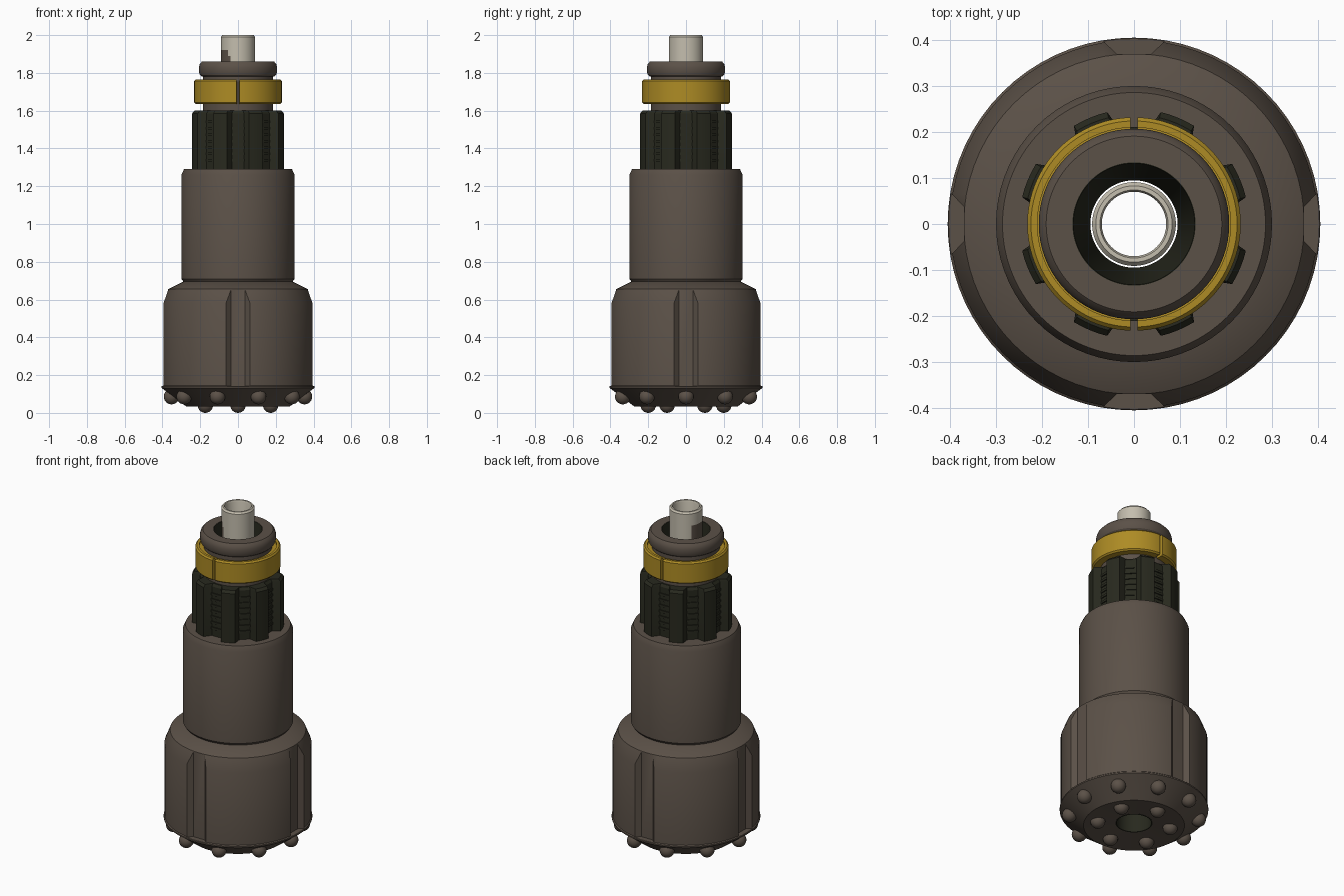
import bpy, bmesh
from math import sin, cos, pi, radians, degrees, atan2

if "Cube" in bpy.data.objects:
    bpy.data.objects.remove(bpy.data.objects["Cube"], do_unlink=True)

SEG = 72


def material(name, rgb):
    m = bpy.data.materials.new(name)
    m.use_nodes = True
    m.diffuse_color = (*rgb, 1)
    bsdf = m.node_tree.nodes["Principled BSDF"]
    bsdf.inputs["Base Color"].default_value = (*rgb, 1)
    bsdf.inputs["Roughness"].default_value = 0.6
    return m


steel = material("brown steel", (0.105, 0.082, 0.064))
dark = material("dark olive", (0.021, 0.022, 0.013))
gold = material("ochre gold", (0.42, 0.26, 0.018))
pale = material("pale grey", (0.55, 0.51, 0.42))


def finish(name, bm, *mats):
    bmesh.ops.recalc_face_normals(bm, faces=bm.faces)
    mesh = bpy.data.meshes.new(name)
    bm.to_mesh(mesh)
    bm.free()
    ob = bpy.data.objects.new(name, mesh)
    bpy.context.collection.objects.link(ob)
    for m in mats:
        mesh.materials.append(m)
    smooth(ob)
    return ob


def smooth(ob):
    bpy.ops.object.select_all(action='DESELECT')
    ob.select_set(True)
    bpy.context.view_layer.objects.active = ob
    bpy.ops.object.shade_smooth_by_angle(angle=radians(28))


def sweep(bm, sections, around=True):
    """Join closed cross-sections, either in a full turn or with end caps."""
    rows = [[bm.verts.new(p) for p in s] for s in sections]
    pairs = list(zip(rows, rows[1:])) + ([(rows[-1], rows[0])] if around else [])
    for a, b in pairs:
        for i in range(len(a)):
            bm.faces.new((a[i - 1], a[i], b[i], b[i - 1]))
    if not around:
        bm.faces.new(rows[0])
        bm.faces.new(rows[-1])


def turn(profile, angle):
    return [(r * cos(angle), r * sin(angle), z) for r, z in profile]


def lathe(name, profile, *mats):
    bm = bmesh.new()
    sweep(bm, [turn(profile, 2 * pi * i / SEG) for i in range(SEG)])
    return finish(name, bm, *mats)


# Bit head with chamfered shoulder and button face
head = lathe("bit_head", [
    (0.1, 0.05), (0.275, 0.035), (0.395, 0.125), (0.405, 0.132), (0.405, 0.14),
    (0.4, 0.145), (0.4, 0.58), (0.37, 0.655), (0.285, 0.697), (0.1, 0.697)], steel)

# Four flushing grooves cut down the sides of the head
bm = bmesh.new()
for k in range(4):
    a = k * pi / 2
    outline = [(0.37, -0.038), (0.37, 0.038), (0.42, 0.09), (0.42, -0.09)]
    sweep(bm, [[(x * cos(a) - y * sin(a), x * sin(a) + y * cos(a), z)
                for x, y in outline] for z in (0.142, 0.8)], around=False)
cutter = finish("groove_cutter", bm, steel)
cutter.hide_render = True
cut = head.modifiers.new("grooves", 'BOOLEAN')
cut.operation = 'DIFFERENCE'
cut.solver = 'EXACT'
cut.object = cutter
bpy.context.view_layer.objects.active = head
bpy.ops.object.modifier_apply(modifier=cut.name)
bpy.data.objects.remove(cutter, do_unlink=True)
smooth(head)

# Cutting buttons: outer gauge row and inner face row
for name, count, radius, z, start in (("gauge_buttons", 10, 0.352, 0.086, 0),
                                      ("face_buttons", 6, 0.2, 0.041, pi / 2)):
    bm = bmesh.new()
    for i in range(count):
        a = start + 2 * pi * i / count
        made = bmesh.ops.create_uvsphere(bm, u_segments=20, v_segments=12, radius=0.041)
        bmesh.ops.translate(bm, verts=made["verts"],
                            vec=(radius * cos(a), radius * sin(a), z))
    finish(name, bm, steel)

# Main sleeve
lathe("body_sleeve", [
    (0.1, 0.69), (0.285, 0.69), (0.3, 0.71), (0.3, 1.26), (0.286, 1.29), (0.11, 1.29)], steel)

# Splined shank: eight lobes with a chamfered top
bm = bmesh.new()
for_section = []
for k in range(8):
    for offset, r in ((-14, 0.207), (-9, 0.25), (-4.5, 0.25), (0, 0.25),
                      (4.5, 0.25), (9, 0.25), (14, 0.207)):
        a = radians(22.5 + 45 * k + offset)
        for_section.append(turn([(0.14, 1.28), (r, 1.28), (r, 1.585),
                                 (r * 0.95, 1.6), (0.14, 1.6)], a))
sweep(bm, for_section)
finish("spline_shank", bm, dark)

# Fine ribs at the root of the splines
for i in range(7):
    z = 1.33 + i * 0.034
    lathe("spline_rib", [(0.19, z), (0.211, z), (0.211, z + 0.014), (0.19, z + 0.014)], dark)

# Neck and top collar
lathe("neck", [(0.136, 1.5), (0.186, 1.5), (0.186, 1.8), (0.136, 1.8)], steel)
lathe("top_collar", [
    (0.134, 1.78), (0.19, 1.78), (0.202, 1.79), (0.207, 1.805), (0.207, 1.83),
    (0.202, 1.848), (0.191, 1.86), (0.134, 1.86)], steel)

# Split retaining ring, in two halves
ring = [(0.182, 1.635), (0.224, 1.635), (0.232, 1.643), (0.232, 1.757),
        (0.224, 1.766), (0.21, 1.766), (0.21, 1.755), (0.182, 1.755)]
for side, middle in (("left", 0), ("right", pi)):
    bm = bmesh.new()
    sweep(bm, [turn(ring, middle + radians(-88 + 176 * i / 40)) for i in range(41)],
          around=False)
    finish("retaining_ring_" + side, bm, gold)

# Dark bore liner, widening to the top
lathe("bore_liner", [
    (0.095, 0.049), (0.101, 0.049), (0.101, 1.3), (0.136, 1.859),
    (0.132, 1.859), (0.095, 1.3)], dark)

# Air tube with a dark worn patch on one side
tube = lathe("air_tube", [
    (0.07, 1.45), (0.091, 1.45), (0.091, 1.86), (0.091, 1.89), (0.091, 1.92),
    (0.091, 1.99), (0.083, 2.0), (0.074, 2.0), (0.07, 1.99)], pale, steel)
for f in tube.data.polygons:
    c = f.center
    angle = degrees(atan2(c.y, c.x)) % 360
    outside = c.xy.length > 0.088
    limit = 1.92 if angle < 235 else 1.89
    if outside and 145 < angle < 247 and c.z < limit:
        f.material_index = 1
